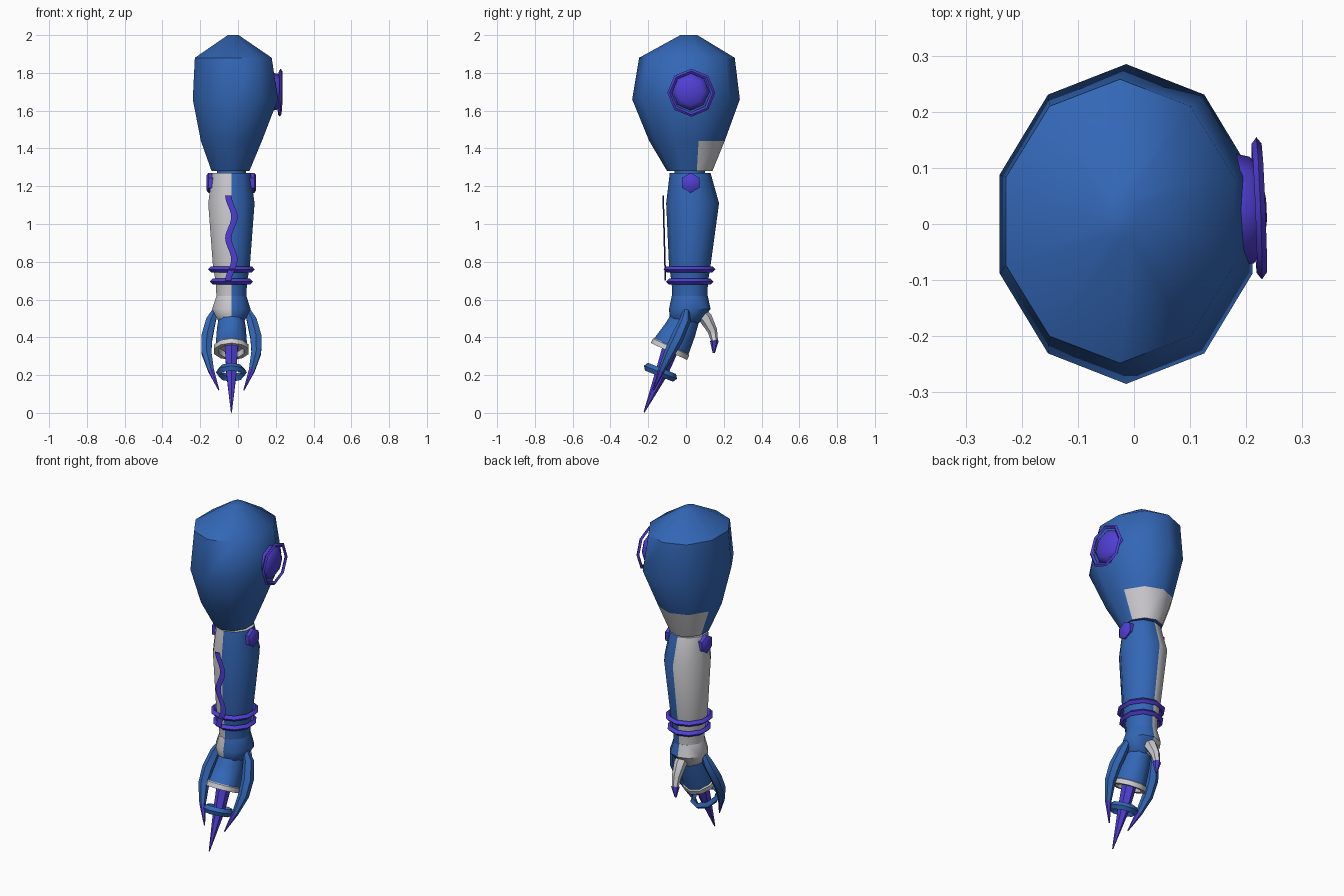
import bpy, bmesh, math
from mathutils import Vector

if "Cube" in bpy.data.objects:
    bpy.data.objects.remove(bpy.data.objects["Cube"])

BLUE, WHITE, PURPLE = range(3)
MID = -0.035      # centre line of the lower arm in x


def material(name, rgb):
    m = bpy.data.materials.new(name)
    m.use_nodes = True
    m.diffuse_color = (*rgb, 1)
    m.node_tree.nodes["Principled BSDF"].inputs["Base Color"].default_value = (*rgb, 1)
    return m


MATERIALS = [material("blue", (0.033, 0.135, 0.47)),
             material("pale_grey", (0.62, 0.61, 0.64)),
             material("violet", (0.08, 0.05, 0.66))]


def loft(name, rows, sides, colour, axis=None, wrap=False):
    """Skin rings (x, y, z, radius u, radius v); rings follow the path if no axis is given.
    colour is an index or a rule taking (row number, face centre)."""
    bm = bmesh.new()
    pts = [Vector(r[:3]) for r in rows]
    rings = []
    for i, row in enumerate(rows):
        t = Vector(axis) if axis else pts[min(i + 1, len(pts) - 1)] - pts[max(i - 1, 0)]
        t.normalize()
        ref = Vector((0, 1, 0)) if abs(t.x) > 0.9 else Vector((1, 0, 0))
        u = (ref - t * ref.dot(t)).normalized()
        v = t.cross(u)
        angles = [math.pi / 2 + math.tau * k / sides for k in range(sides)]
        rings.append([bm.verts.new(pts[i] + u * row[3] * math.cos(a) + v * row[4] * math.sin(a))
                      for a in angles])
    faces = []
    count = len(rings)
    for i in range(count if wrap else count - 1):
        a, b = rings[i], rings[(i + 1) % count]
        for k in range(sides):
            n = (k + 1) % sides
            faces.append((i, bm.faces.new((a[k], a[n], b[n], b[k]))))
    if not wrap:
        faces.append((0, bm.faces.new(rings[0][::-1])))
        faces.append((count - 2, bm.faces.new(rings[-1])))
    for i, f in faces:
        f.material_index = colour(i, f.calc_center_median()) if callable(colour) else colour
    bmesh.ops.recalc_face_normals(bm, faces=bm.faces)
    me = bpy.data.meshes.new(name)
    bm.to_mesh(me)
    bm.free()
    ob = bpy.data.objects.new(name, me)
    bpy.context.collection.objects.link(ob)
    for m in MATERIALS:
        me.materials.append(m)
    bpy.ops.object.select_all(action="DESELECT")
    ob.select_set(True)
    bpy.context.view_layer.objects.active = ob
    bpy.ops.object.shade_smooth_by_angle(angle=math.radians(48))
    return ob


def band(name, centre, axis, ru, rv, thick, half, sides, colour):
    """Closed ring with a diamond cross-section."""
    c, ax = Vector(centre), Vector(axis).normalized()
    profile = [(0, half), (thick, 0), (0, -half), (-thick, 0)]
    rows = [(*(c + ax * h), ru + d, rv + d) for d, h in profile]
    return loft(name, rows, sides, colour, axis, wrap=True)


UP = (0, 0, 1)


def half_white(i, c):
    return WHITE if c.x < MID else BLUE


# Upper arm, with a pale panel low on the back
loft("upper_arm", [(-0.04, 0.02, 1.28, 0.105, 0.12),
                   (-0.035, 0.005, 1.44, 0.17, 0.2),
                   (-0.014, 0, 1.66, 0.237, 0.285),
                   (-0.025, 0.005, 1.88, 0.214, 0.253),
                   (-0.025, 0.015, 2.0, 0.03, 0.045)], 10,
     lambda i, c: WHITE if i == 0 and c.y > 0.07 and c.z > 1.3 else BLUE, UP)

# Round badge on the outer side of the upper arm
BADGE = (1, 0.04, -0.02)
loft("badge_lens", [(0.185, 0.025, 1.7, 0.1, 0.1), (0.21, 0.025, 1.7, 0.095, 0.095),
                    (0.228, 0.025, 1.7, 0.07, 0.07), (0.236, 0.025, 1.7, 0.02, 0.02)],
     8, PURPLE, BADGE)
band("badge_ring", (0.223, 0.028, 1.695), BADGE, 0.115, 0.115, 0.012, 0.009, 8, PURPLE)

# Elbow, forearm and bolts
loft("elbow", [(MID, 0.02, 1.2, 0.08, 0.08), (MID, 0.02, 1.32, 0.08, 0.08)], 10, BLUE, UP)
loft("forearm", [(MID, 0.02, 0.61, 0.083, 0.093), (MID, 0.02, 0.69, 0.087, 0.096),
                 (MID, 0.02, 0.78, 0.103, 0.11), (MID, 0.035, 1.11, 0.129, 0.14),
                 (MID, 0.022, 1.27, 0.106, 0.108)], 10, half_white, UP)
for side, label in ((1, "left"), (-1, "right")):
    loft("elbow_bolt_" + label,
         [(MID + side * d, 0.025, 1.218, r, r) for d, r in ((0.09, 0.053), (0.122, 0.053), (0.131, 0.04))],
         6, PURPLE, (1, 0, 0))

# Wavy strip down the front of the forearm
STEPS = 18
wave = []
for s in range(STEPS + 1):
    f = s / STEPS
    wave.append((MID - 0.016 * math.cos(4 * math.pi * f), -0.121 + 0.012 * f,
                 1.15 - 0.45 * f, 0.017, 0.004))
loft("wavy_strip", wave, 4, PURPLE, UP)

# Bracelets
band("upper_bracelet", (MID, 0.018, 0.76), UP, 0.114, 0.122, 0.016, 0.016, 10, PURPLE)
band("lower_bracelet", (MID, 0.02, 0.695), UP, 0.104, 0.11, 0.016, 0.016, 10, PURPLE)

# Palm
loft("palm", [(MID, 0.02, 0.62, 0.083, 0.095), (MID, 0.02, 0.55, 0.107, 0.11),
              (MID, 0.0, 0.49, 0.075, 0.085), (MID, 0.0, 0.46, 0.04, 0.05)],
     10, half_white, UP)

# Central finger: flared sleeve with a pale rim and a recessed opening
loft("finger_sleeve", [(MID, 0.0, 0.51, 0.068, 0.075), (MID, -0.03, 0.44, 0.08, 0.085),
                       (MID, -0.077, 0.353, 0.087, 0.1), (MID, -0.079, 0.349, 0.096, 0.106),
                       (MID, -0.09, 0.325, 0.096, 0.106), (MID, -0.09, 0.325, 0.07, 0.08),
                       (MID, -0.078, 0.352, 0.066, 0.075)], 10,
     lambda i, c: BLUE if i < 2 else WHITE, (0, -0.42, -0.9))
loft("central_claw", [(MID, -0.075, 0.36, 0.04, 0.045), (MID, -0.13, 0.21, 0.031, 0.034),
                      (MID, -0.222, 0.003, 0.003, 0.003)], 6, PURPLE)
band("claw_ring", (MID, -0.135, 0.215), (0, -0.37, -0.93), 0.068, 0.08, 0.014, 0.022, 8, BLUE)

# Curved side fingers with claw tips
for side, label in ((1, "left"), (-1, "right")):
    path = [(0.075, 0.005, 0.565, 0.012), (0.108, -0.005, 0.49, 0.03), (0.13, -0.045, 0.4, 0.034),
            (0.132, -0.085, 0.32, 0.03), (0.108, -0.13, 0.225, 0.018), (0.066, -0.172, 0.12, 0.003)]
    loft("side_finger_" + label, [(MID + side * d, y, z, r, r) for d, y, z, r in path],
         6, lambda i, c: PURPLE if i == 4 else BLUE)

# Thumb
loft("thumb", [(MID, y, z, r, r) for y, z, r in
               ((0.06, 0.545, 0.035), (0.105, 0.5, 0.035), (0.14, 0.435, 0.026), (0.15, 0.385, 0.019),
                (0.15, 0.38, 0.023), (0.147, 0.318, 0.006))],
     6, lambda i, c: PURPLE if i >= 3 else WHITE)
